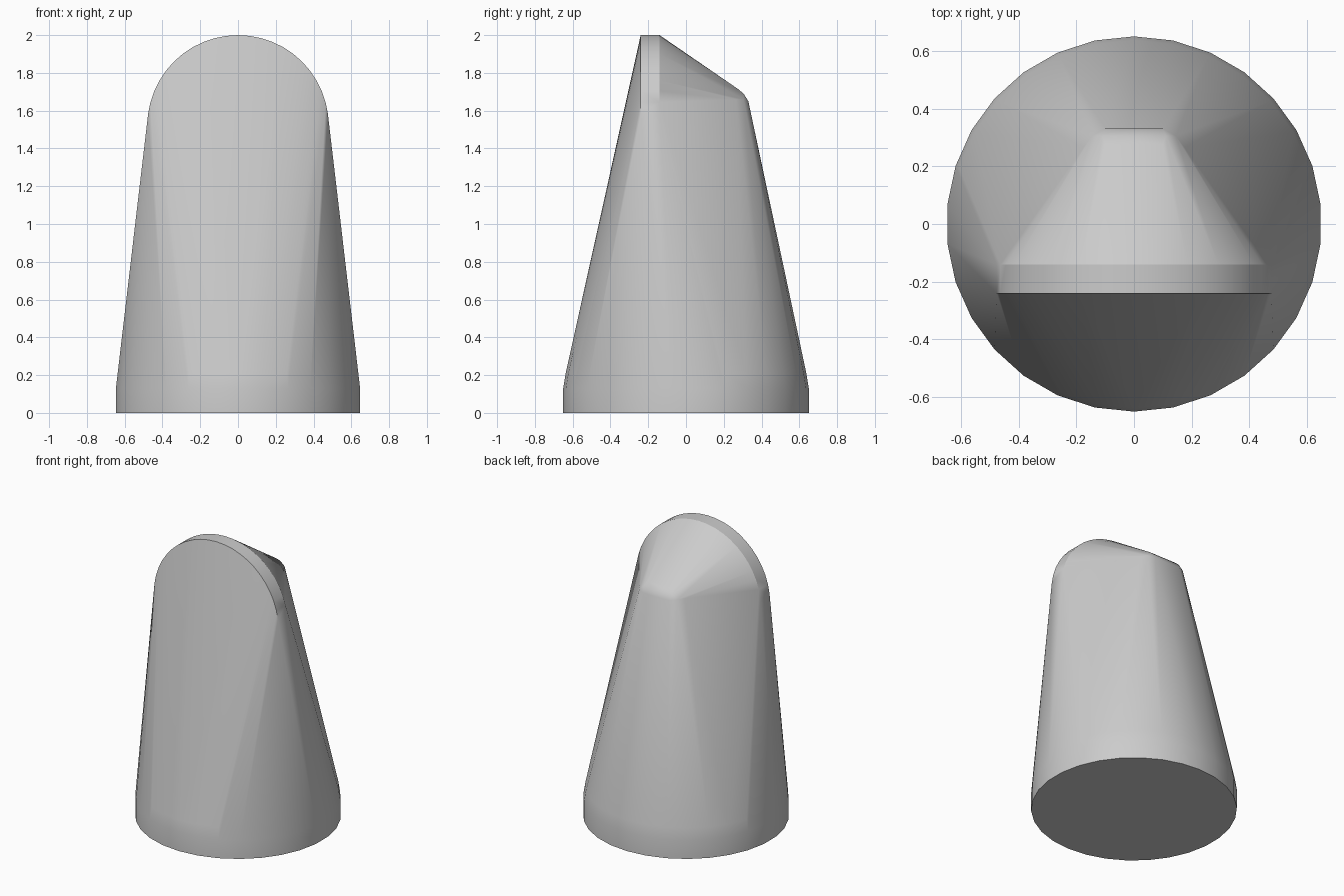
import bpy, bmesh
from math import sin, cos, pi, radians

cube = bpy.data.objects.get("Cube")
if cube:
    bpy.data.objects.remove(cube, do_unlink=True)

grey = bpy.data.materials.new("plain_grey")
grey.use_nodes = True
colour = (0.6, 0.6, 0.6, 1)
grey.diffuse_color = colour
grey.node_tree.nodes["Principled BSDF"].inputs["Base Color"].default_value = colour


def ring(radius, z, sides=30):
    """Horizontal circle with a corner at the front and back."""
    return [(radius * sin(2 * pi * i / sides), radius * cos(2 * pi * i / sides), z)
            for i in range(sides)]


def arch(y, radius=0.48, centre=1.52, steps=24):
    """Upright half circle facing the front."""
    return [(radius * cos(pi * i / steps), y, centre + radius * sin(pi * i / steps))
            for i in range(steps + 1)]


# Round foot with a softened upper rim
points = ring(0.65, 0) + ring(0.65, 0.13) + ring(0.637, 0.21)

# Upright arched plate at the top front
points += arch(-0.24) + arch(-0.14)

# Small rounded shoulder at the top back
for x, y, z in [(0.10, 0.275, 1.715), (0.11, 0.305, 1.69), (0.10, 0.33, 1.65),
                (0.145, 0.305, 1.66), (0.175, 0.265, 1.66)]:
    points += [(x, y, z), (-x, y, z)]

# Tapered skin stretched over foot, plate and shoulder
bm = bmesh.new()
for p in points:
    bm.verts.new(p)
hull = bmesh.ops.convex_hull(bm, input=bm.verts[:])
bmesh.ops.delete(bm, geom=[v for v in bm.verts if not v.link_faces], context='VERTS')
bmesh.ops.dissolve_limit(bm, angle_limit=radians(0.5), verts=bm.verts[:], edges=bm.edges[:])
bmesh.ops.recalc_face_normals(bm, faces=bm.faces[:])

mesh = bpy.data.meshes.new("tapered_body")
bm.to_mesh(mesh)
bm.free()
mesh.materials.append(grey)
body = bpy.data.objects.new("tapered_body", mesh)
bpy.context.collection.objects.link(body)

# Smooth sides with crisp rims
bpy.context.view_layer.objects.active = body
body.select_set(True)
bpy.ops.object.shade_smooth_by_angle(angle=radians(30))
